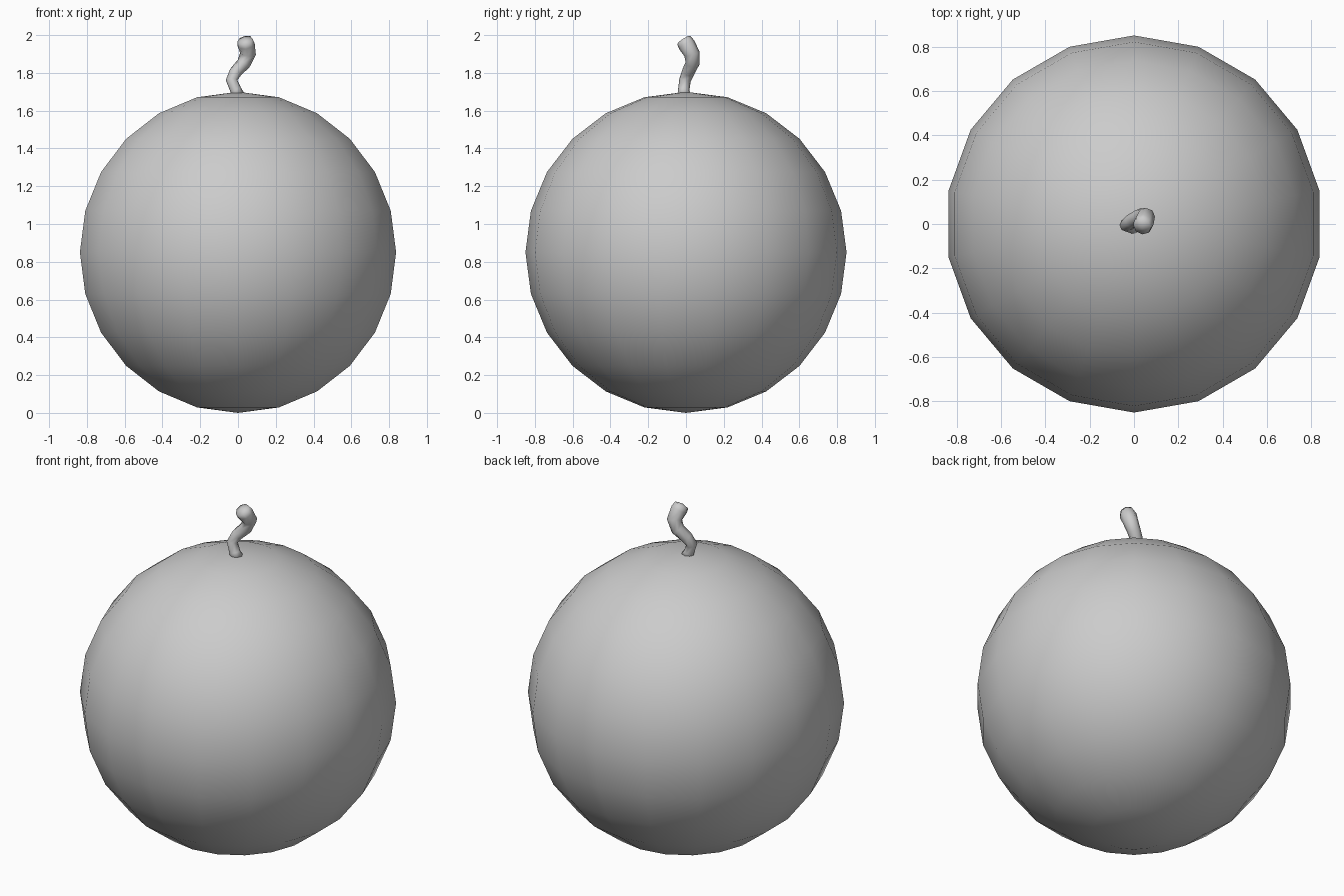
import bpy, bmesh
from math import sin, cos, pi
from mathutils import Vector

if "Cube" in bpy.data.objects:
    bpy.data.objects.remove(bpy.data.objects["Cube"])


def make_object(name, bm):
    bmesh.ops.recalc_face_normals(bm, faces=bm.faces)
    for f in bm.faces:
        f.smooth = True
    mesh = bpy.data.meshes.new(name)
    bm.to_mesh(mesh)
    bm.free()
    obj = bpy.data.objects.new(name, mesh)
    bpy.context.collection.objects.link(obj)
    return obj


def loft(bm, rings, start, end):
    """Skin closed rings, closing both ends with a fan to a point."""
    vs = [[bm.verts.new(p) for p in r] for r in rings]
    n = len(vs[0])
    a, b = bm.verts.new(start), bm.verts.new(end)
    for i in range(n):
        j = (i + 1) % n
        bm.faces.new((a, vs[0][j], vs[0][i]))
        bm.faces.new((b, vs[-1][i], vs[-1][j]))
        for lo, hi in zip(vs, vs[1:]):
            bm.faces.new((lo[i], lo[j], hi[j], hi[i]))


# Round body: 18 segments, 12 rings, a vertex column on +y
R, SEG, RINGS = 0.85, 18, 12
rings = []
for k in range(1, RINGS):
    t = pi * k / RINGS
    rings.append([(R * sin(t) * sin(2 * pi * i / SEG),
                   R * sin(t) * cos(2 * pi * i / SEG),
                   R - R * cos(t)) for i in range(SEG)])
bm = bmesh.new()
loft(bm, rings, (0, 0, 0), (0, 0, 2 * R))
make_object("round_body", bm)

# Crooked stem: centre path with radius, swept with an octagon
path = [(0.0, -0.01, 1.68, 0.036), (-0.012, -0.012, 1.71, 0.030),
        (-0.034, -0.005, 1.762, 0.031), (-0.012, 0.012, 1.805, 0.034),
        (0.03, 0.034, 1.85, 0.037), (0.053, 0.032, 1.90, 0.042),
        (0.043, 0.003, 1.95, 0.046), (0.037, -0.012, 1.973, 0.041)]
pts = [Vector(p[:3]) for p in path]
rings = []
for k, p in enumerate(pts):
    d = (pts[min(k + 1, len(pts) - 1)] - pts[max(k - 1, 0)]).normalized()
    u = (Vector((1, 0, 0)) - d * d.x).normalized()
    v = d.cross(u)
    r = path[k][3]
    rings.append([p + r * (cos(pi * i / 4) * u + sin(pi * i / 4) * v)
                  for i in range(8)])
bm = bmesh.new()
loft(bm, rings, pts[0], pts[-1] + d * 0.009)
make_object("stem", bm)
